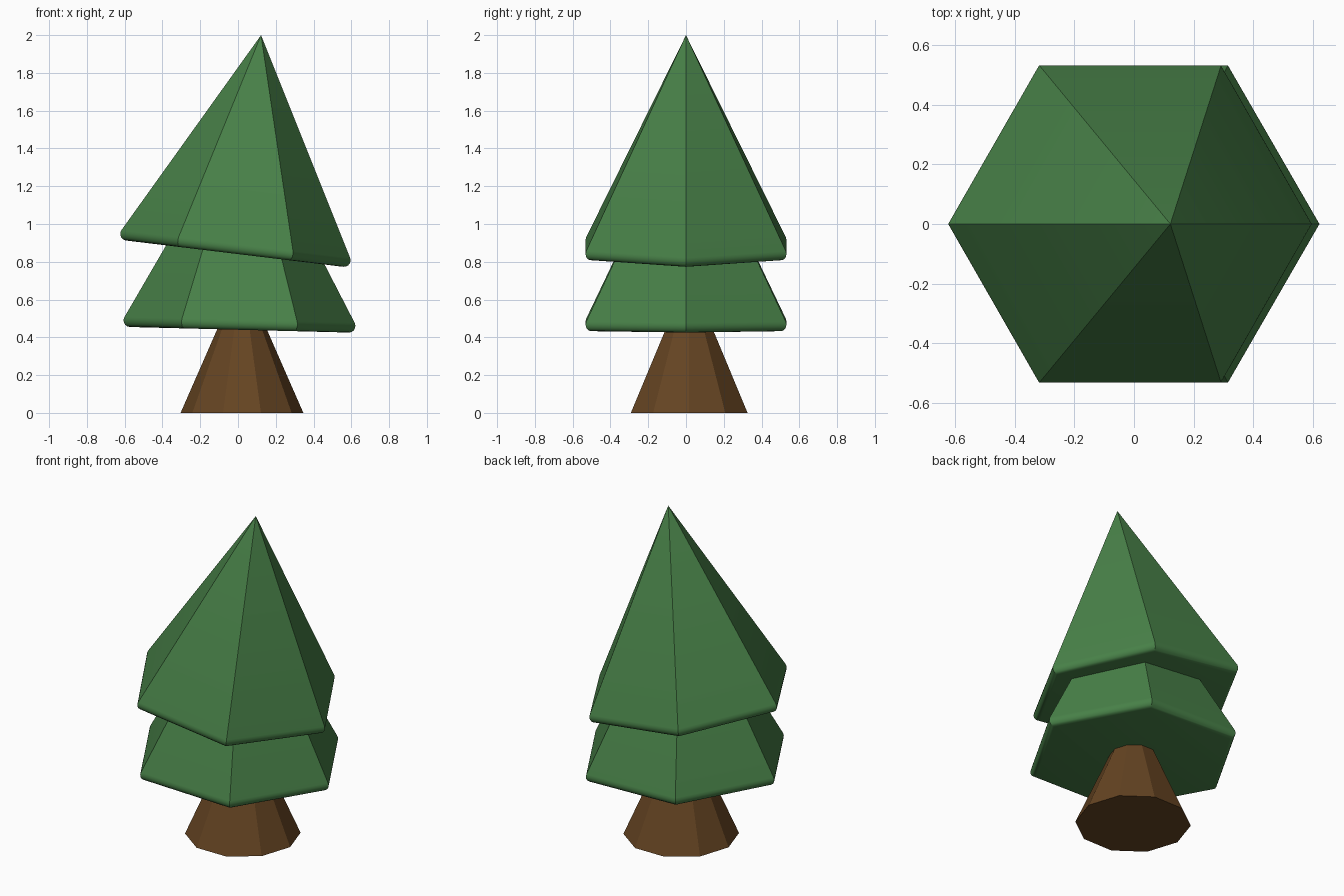
import bpy, bmesh
from math import sin, cos, radians, pi
from mathutils import Vector

if "Cube" in bpy.data.objects:
    bpy.data.objects.remove(bpy.data.objects["Cube"])


def material(name, color):
    m = bpy.data.materials.new(name)
    m.diffuse_color = color
    m.use_nodes = True
    m.node_tree.nodes["Principled BSDF"].inputs["Base Color"].default_value = m.diffuse_color
    return m


def lathe(name, sides, profile, mat, apex=None):
    """Loft rings of (radius, z), closed below and capped or pointed above."""
    bm = bmesh.new()
    rings = [[bm.verts.new((r * cos(2 * pi * i / sides), r * sin(2 * pi * i / sides), z))
              for i in range(sides)] for r, z in profile]
    bm.faces.new(rings[0][::-1])
    for a, b in zip(rings, rings[1:]):
        for i in range(sides):
            j = (i + 1) % sides
            bm.faces.new((a[i], a[j], b[j], b[i]))
    if apex is None:
        bm.faces.new(rings[-1])
    else:
        tip = bm.verts.new((0, 0, apex))
        for i in range(sides):
            bm.faces.new((rings[-1][i], rings[-1][(i + 1) % sides], tip))
    me = bpy.data.meshes.new(name)
    bm.to_mesh(me)
    bm.free()
    me.materials.append(mat)
    ob = bpy.data.objects.new(name, me)
    bpy.context.collection.objects.link(ob)
    return ob


green = material("needles", (0.065, 0.22, 0.065, 1))
brown = material("bark", (0.13, 0.058, 0.016, 1))

# Tapered ten-sided trunk, running up into the foliage
trunk = lathe("trunk", 10, [(0.325, 0), (0.106, 0.5)], brown)
trunk.location = (0.021, 0.017, 0)

# Two equal hexagonal tiers with a rounded lower rim, each tilted sideways
R, ROUND, HEIGHT, STEPS = 0.614, 0.035, 1.165, 5
rim = []
for k in range(STEPS + 1):
    a = radians(-90 + 118.5 * k / STEPS)
    rim.append((R - ROUND + ROUND * cos(a), ROUND + ROUND * sin(a)))

for name, loc, tilt in (("lower_branches", (0.007, 0, 0.44), 1.45),
                        ("upper_branches", (-0.018, 0, 0.843), 6.9)):
    tier = lathe(name, 6, rim, green, HEIGHT)
    tier.location = Vector(loc)
    tier.rotation_euler.y = radians(tilt)
    bpy.ops.object.select_all(action='DESELECT')
    tier.select_set(True)
    bpy.context.view_layer.objects.active = tier
    bpy.ops.object.shade_smooth_by_angle(angle=radians(35))
